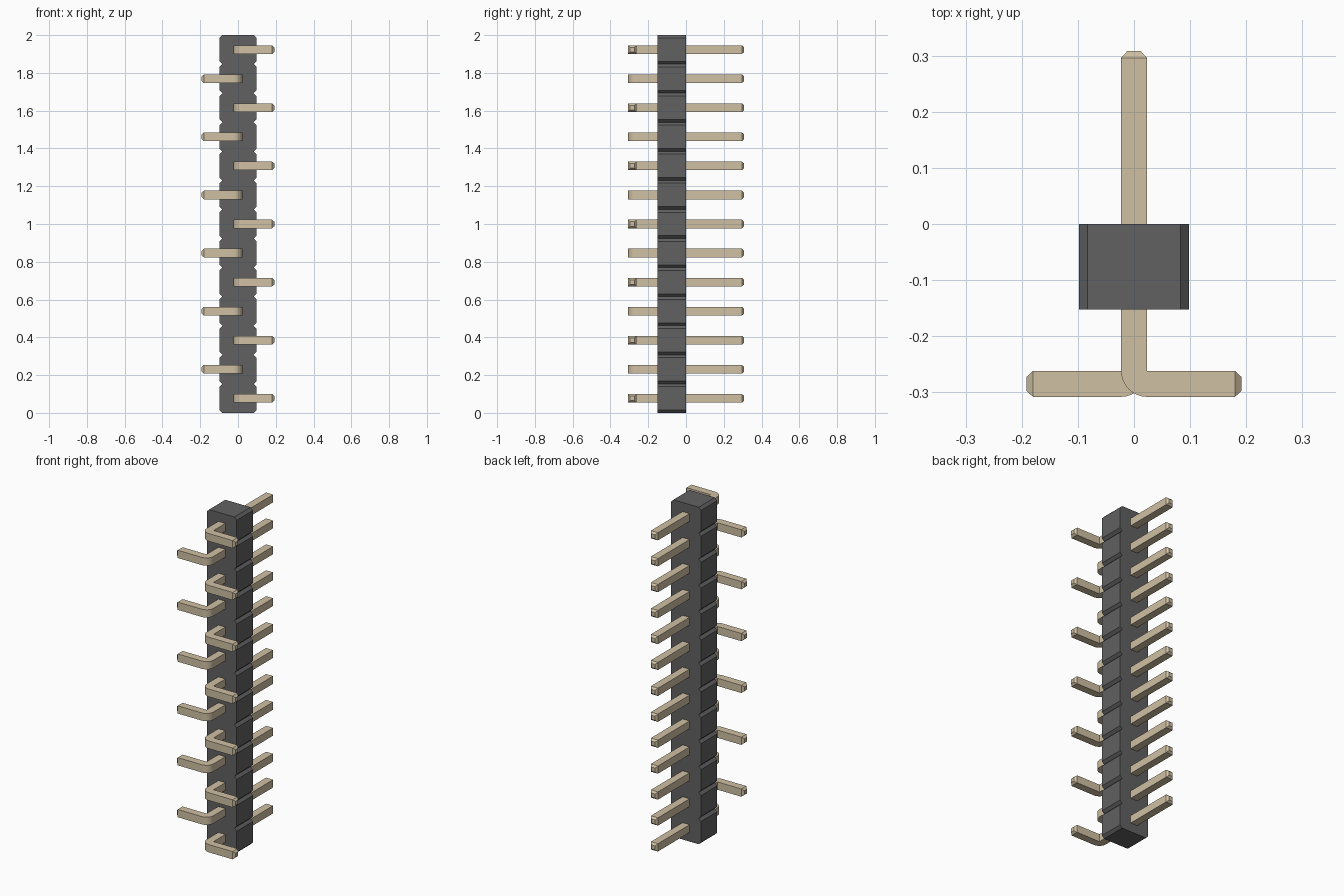
import bpy, bmesh, math

if "Cube" in bpy.data.objects:
    bpy.data.objects.remove(bpy.data.objects["Cube"])

COUNT = 13
PITCH = 2.0 / COUNT
HALF_W, CUT = 0.098, 0.015      # housing half width, notch chamfer
Y_FRONT, Y_BACK = -0.152, 0.0
R = 0.023                       # half thickness of a pin
REACH = 0.308                   # half of the pin depth


def material(name, rgb):
    m = bpy.data.materials.new(name)
    m.diffuse_color = (*rgb, 1)
    m.use_nodes = True
    m.node_tree.nodes["Principled BSDF"].inputs["Base Color"].default_value = m.diffuse_color
    return m


def finish(bm, name, mat):
    bmesh.ops.remove_doubles(bm, verts=bm.verts, dist=1e-5)
    bmesh.ops.recalc_face_normals(bm, faces=bm.faces)
    mesh = bpy.data.meshes.new(name)
    bm.to_mesh(mesh)
    bm.free()
    mesh.materials.append(mat)
    ob = bpy.data.objects.new(name, mesh)
    bpy.context.collection.objects.link(ob)
    return ob


black = material("black_plastic", (0.12, 0.12, 0.12))
tin = material("pale_gold", (0.63, 0.53, 0.37))

# Housing: notched outline extruded in depth
right = []
for i in range(COUNT):
    z = i * PITCH
    right += [(HALF_W - CUT, z), (HALF_W, z + CUT), (HALF_W, z + PITCH - CUT)]
right.append((HALF_W - CUT, 2.0))
outline = right + [(-x, z) for x, z in reversed(right)]
bm = bmesh.new()
face = bm.faces.new([bm.verts.new((x, Y_FRONT, z)) for x, z in outline])
new = bmesh.ops.extrude_face_region(bm, geom=[face])["geom"]
bmesh.ops.translate(bm, vec=(0, Y_BACK - Y_FRONT, 0),
                    verts=[g for g in new if isinstance(g, bmesh.types.BMVert)])
finish(bm, "housing", black)


# Pin: square section swept from the back tip, round the bend, to the side tip
def make_pin(name, side, z):
    tip, chamfer, side_end = 0.012, 0.012, 0.192
    px, py = R, -REACH + 2 * R                  # inner corner of the bend
    leg_y = py - R
    # each section: inner point, outer point, half height
    sections = [((tip, REACH), (-tip, REACH), tip),
                ((R, REACH - chamfer), (-R, REACH - chamfer), R)]
    for k in range(9):
        a = math.pi + k / 8 * math.pi / 2
        sections.append(((px, py),
                         (px + 2 * R * math.cos(a), py + 2 * R * math.sin(a)), R))
    sections += [((side_end - chamfer, leg_y + R), (side_end - chamfer, leg_y - R), R),
                 ((side_end, leg_y + tip), (side_end, leg_y - tip), tip)]
    bm = bmesh.new()
    rings = []
    for inner, outer, h in sections:
        rings.append([bm.verts.new((side * p[0], p[1], z + s * h))
                      for p, s in ((inner, -1), (outer, -1), (outer, 1), (inner, 1))])
    for a, b in zip(rings, rings[1:]):
        for i in range(4):
            j = (i + 1) % 4
            bm.faces.new((a[i], a[j], b[j], b[i]))
    bm.faces.new(rings[0])
    bm.faces.new(rings[-1])
    ob = finish(bm, name, tin)
    bpy.ops.object.select_all(action='DESELECT')
    ob.select_set(True)
    bpy.context.view_layer.objects.active = ob
    bpy.ops.object.shade_smooth_by_angle(angle=math.radians(25))


# Pins alternate right and left up the housing
for i in range(COUNT):
    make_pin(f"pin_{i + 1}", 1 if i % 2 == 0 else -1, (i + 0.5) * PITCH)
